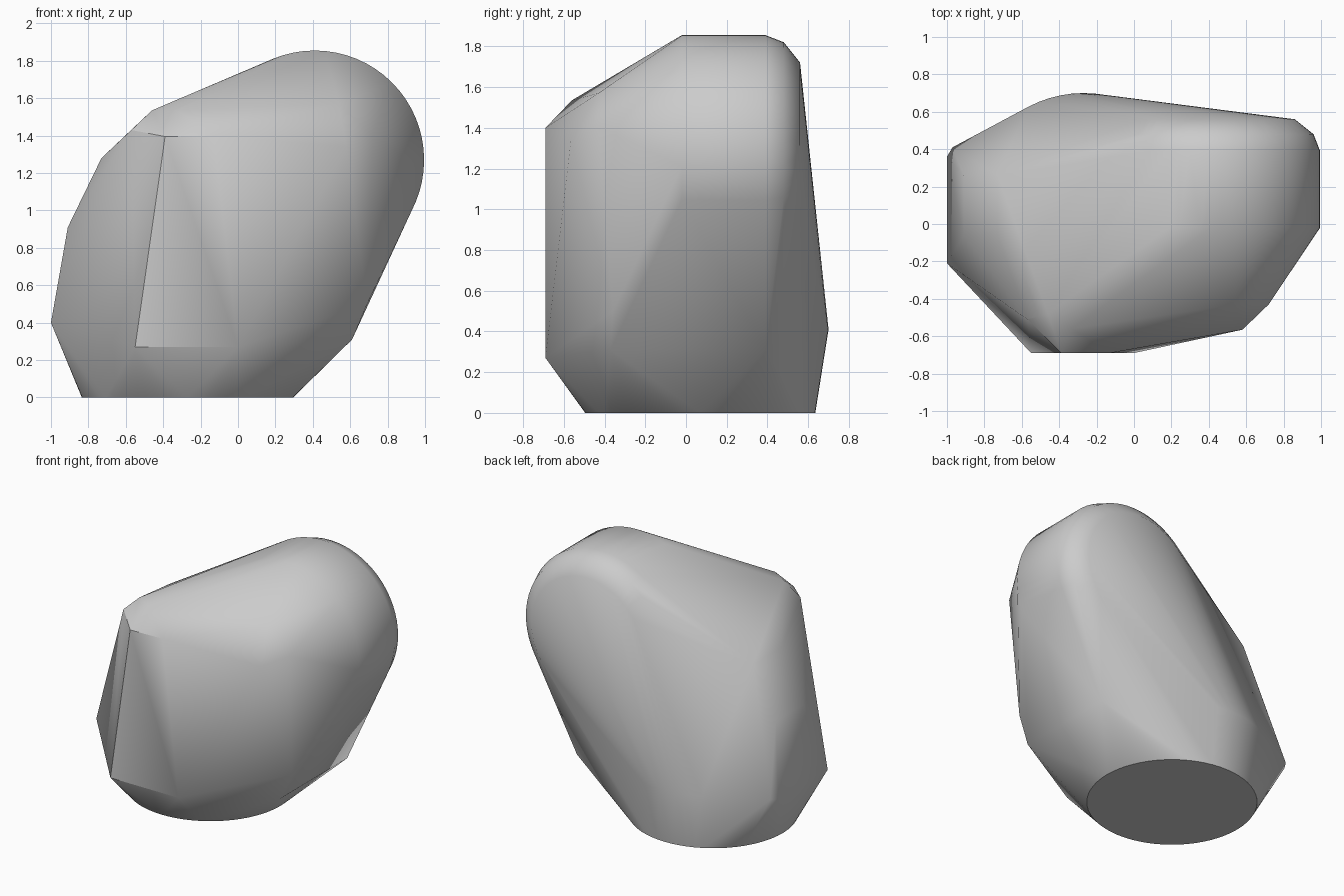
import bpy, bmesh, math

cube = bpy.data.objects.get("Cube")
if cube:
    bpy.data.objects.remove(cube, do_unlink=True)

stone = bpy.data.materials.new("stone_grey")
stone.use_nodes = True
colour = (0.6, 0.6, 0.6, 1)
stone.diffuse_color = colour
stone.node_tree.nodes["Principled BSDF"].inputs["Base Color"].default_value = colour

bm = bmesh.new()


def ring(place, radius, count=64):
    for i in range(count):
        a = math.tau * i / count
        bm.verts.new(place(radius * math.cos(a), radius * math.sin(a)))


# round foot and the wider waist above it
for z, radius in ((0, 0.565), (0.41, 0.63)):
    ring(lambda u, v: (u - 0.27, v + 0.07, z), radius)

# rounded disc forming the upper shoulder, bevelled towards the back
for y, radius in ((-0.02, 0.585), (0.39, 0.585), (0.48, 0.55), (0.56, 0.45)):
    ring(lambda u, v: (u + 0.41, y, v + 1.27), radius)

# chiselled corners
corners = [
    # front face
    (-0.55, -0.69, 0.27), (0, -0.69, 0.27), (-0.39, -0.69, 1.395), (-0.13, -0.69, 1.4),
    # front shoulder
    (0.58, -0.565, 1.34), (0.72, -0.43, 1.4), (0.54, -0.43, 1.57),
    # lower side
    (0.61, -0.37, 0.31), (0.69, -0.36, 0.5), (0.61, 0.39, 0.31),
    # upper front corner
    (-0.46, -0.48, 1.535), (-0.33, -0.56, 1.535), (-0.57, -0.51, 1.43),
    # far side
    (-1, -0.21, 0.4), (-1, 0.36, 0.4), (-0.97, 0.41, 0.41),
]
for x, z in ((-0.91, 0.91), (-0.73, 1.28)):
    corners += [(x, -0.06, z), (x, 0.26, z)]
for p in corners:
    bm.verts.new(p)

# wrap everything in one convex skin
hull = bmesh.ops.convex_hull(bm, input=bm.verts)
inner = {g for g in hull["geom_interior"] + hull["geom_unused"]
         if isinstance(g, bmesh.types.BMVert)}
bmesh.ops.delete(bm, geom=list(inner), context='VERTS')
bmesh.ops.dissolve_limit(bm, angle_limit=math.radians(0.5),
                         verts=bm.verts, edges=bm.edges)
bmesh.ops.recalc_face_normals(bm, faces=bm.faces)

mesh = bpy.data.meshes.new("boulder")
bm.to_mesh(mesh)
bm.free()
mesh.materials.append(stone)
boulder = bpy.data.objects.new("boulder", mesh)
bpy.context.collection.objects.link(boulder)
bpy.context.view_layer.objects.active = boulder
boulder.select_set(True)
bpy.ops.object.shade_smooth_by_angle(angle=math.radians(35))
